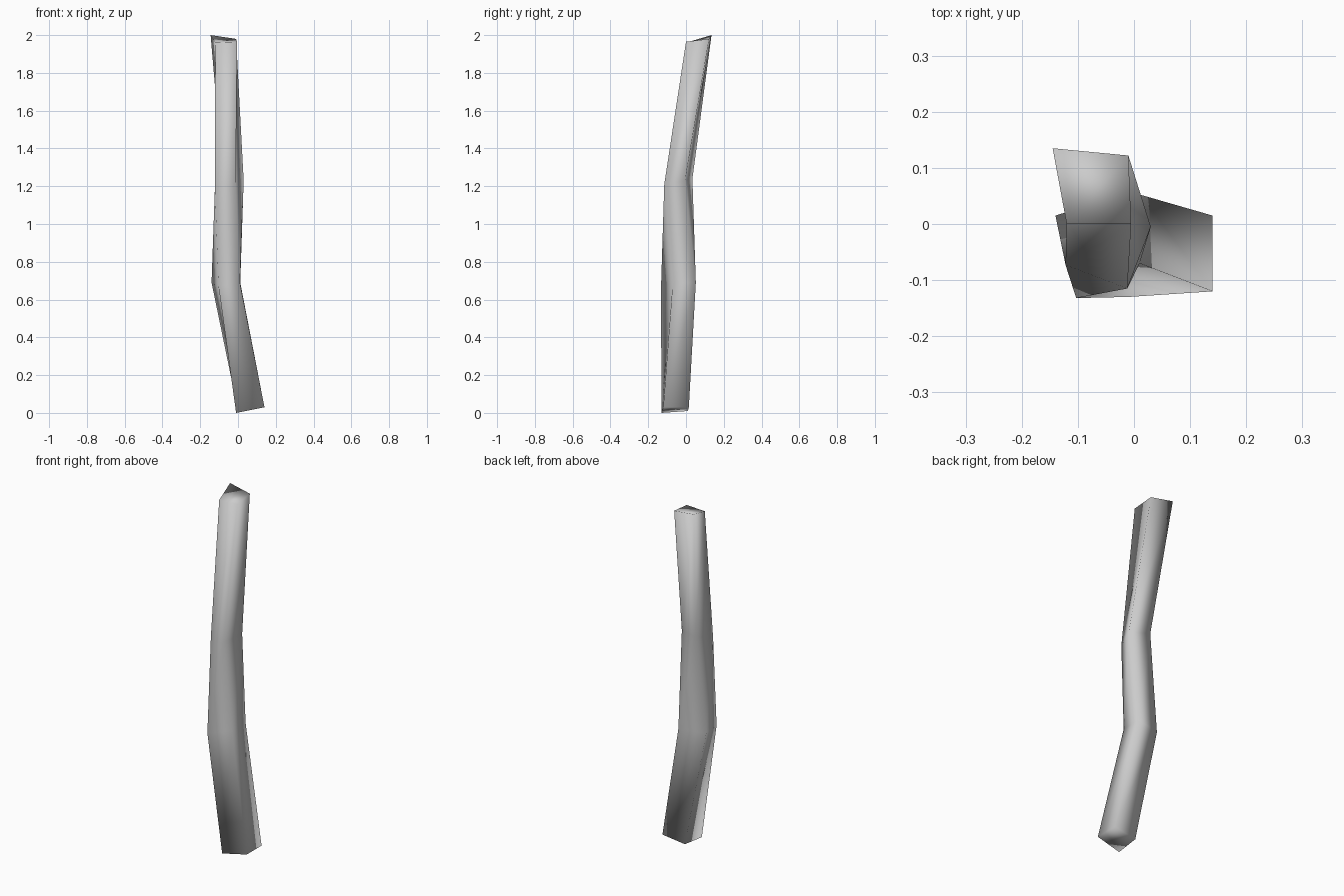
import bpy
import bmesh

# Remove the default object only
default_cube = bpy.data.objects.get("Cube")
if default_cube:
    bpy.data.objects.remove(default_cube, do_unlink=True)


def make_material(name, colour):
    material = bpy.data.materials.new(name)
    material.use_nodes = True
    material.diffuse_color = colour
    shader = material.node_tree.nodes["Principled BSDF"]
    shader.inputs["Base Color"].default_value = colour
    return material


def loft(name, sections, material):
    """Join matching four-cornered cross-sections into one capped solid."""
    bm = bmesh.new()
    rings = [[bm.verts.new(corner) for corner in section] for section in sections]
    for lower, upper in zip(rings, rings[1:]):
        count = len(lower)
        for i in range(count):
            j = (i + 1) % count
            bm.faces.new((lower[i], lower[j], upper[j], upper[i]))
    bm.faces.new(list(reversed(rings[0])))
    bm.faces.new(rings[-1])
    bmesh.ops.recalc_face_normals(bm, faces=bm.faces)
    for face in bm.faces:
        face.smooth = True
    mesh = bpy.data.meshes.new(name)
    bm.to_mesh(mesh)
    bm.free()
    mesh.materials.append(material)
    part = bpy.data.objects.new(name, mesh)
    bpy.context.collection.objects.link(part)
    return part


# Corners of each section run front left, front right, back right, back left on screen
foot = [(-.01, -.13, 0), (.14, -.12, .03), (.14, .015, .03), (0, .01, .01)]
lower_bend = [(-.103, -.132, .67), (.01, -.07, .69), (.012, .052, .69), (-.14, .015, .69)]
upper_bend = [(-.122, -.073, 1.2), (-.012, -.115, 1.21), (.03, -.005, 1.23), (-.08, .034, 1.24)]
tip = [(-.12, 0, 1.96), (-.005, 0, 1.965), (-.01, .122, 1.98), (-.145, .135, 2)]

# Bent, twisted four-sided pole with smoothly shaded sides and ends
grey = make_material("plain grey", (.6, .6, .6, 1))
loft("bent_pole", [foot, lower_bend, upper_bend, tip], grey)
